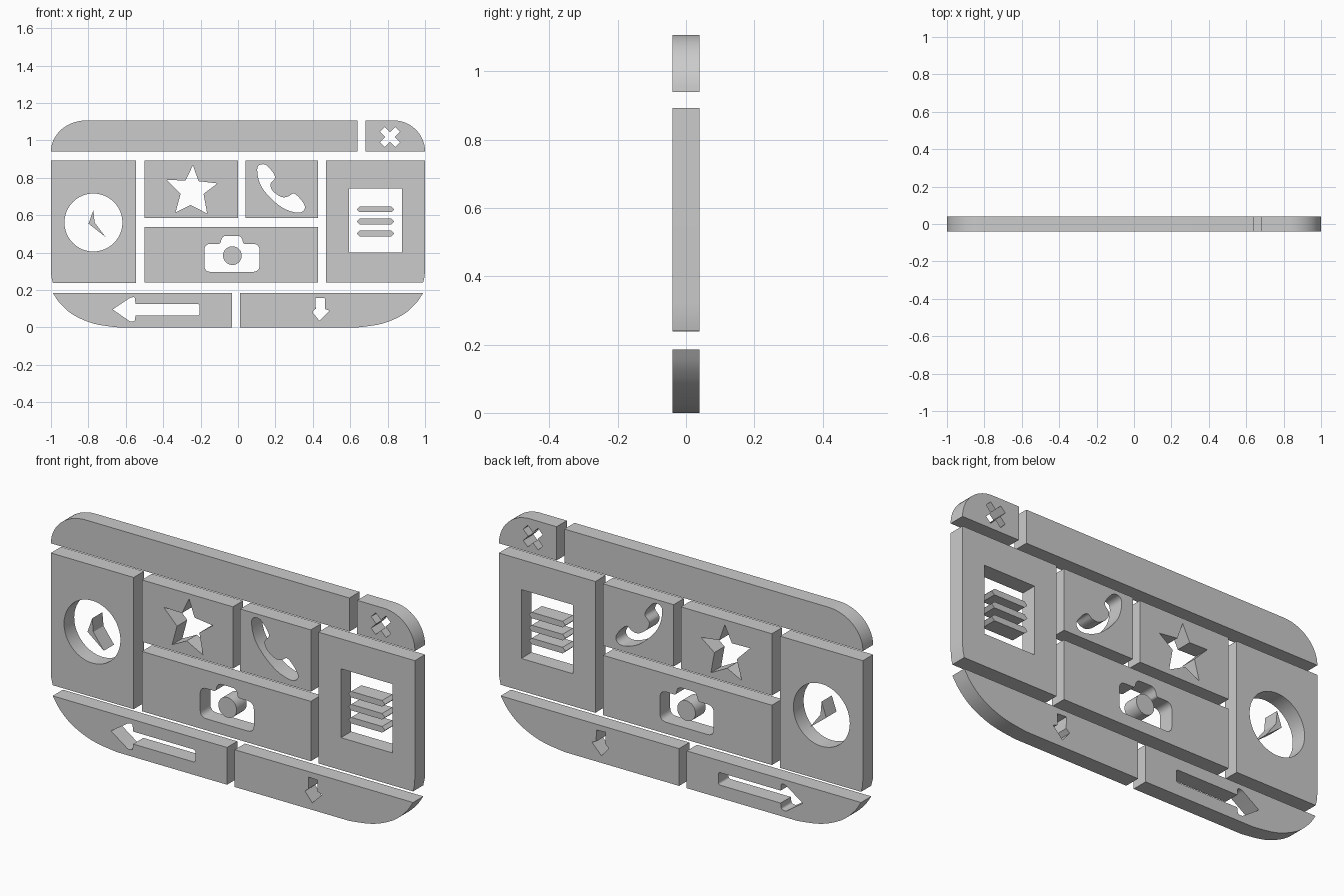
import bpy, bmesh
from math import sin, cos, pi, radians
from mathutils import Matrix, Vector

if "Cube" in bpy.data.objects:
    bpy.data.objects.remove(bpy.data.objects["Cube"])

HALF_DEPTH = 0.04


def plate(name, *loops):
    """Extruded flat plate: first loop is the outline, the rest are holes."""
    curve = bpy.data.curves.new(name + "_profile", 'CURVE')
    curve.dimensions = '2D'
    curve.fill_mode = 'BOTH'
    curve.extrude = HALF_DEPTH
    for loop in loops:
        s = curve.splines.new('POLY')
        s.points.add(len(loop) - 1)
        for p, (x, z) in zip(s.points, loop):
            p.co = (x, z, 0, 1)
        s.use_cyclic_u = True
    temp = bpy.data.objects.new(name + "_temp", curve)
    bpy.context.collection.objects.link(temp)
    dg = bpy.context.evaluated_depsgraph_get()
    mesh = bpy.data.meshes.new_from_object(temp.evaluated_get(dg))
    bpy.data.objects.remove(temp)
    bpy.data.curves.remove(curve)
    # stand the plate upright, weld the caps to the walls
    bm = bmesh.new()
    bm.from_mesh(mesh)
    bm.transform(Matrix.Rotation(pi / 2, 4, 'X'))
    bmesh.ops.remove_doubles(bm, verts=bm.verts, dist=0.0003)
    bmesh.ops.recalc_face_normals(bm, faces=bm.faces)
    for f in bm.faces:
        f.smooth = True
    bm.to_mesh(mesh)
    bm.free()
    mesh.set_sharp_from_angle(angle=radians(30))
    mesh.name = name
    mesh.materials.clear()
    ob = bpy.data.objects.new(name, mesh)
    bpy.context.collection.objects.link(ob)
    return ob


def rect(x0, x1, z0, z1):
    return [(x0, z0), (x1, z0), (x1, z1), (x0, z1)]


def arc(cx, cz, rx, rz, a0, a1, n=14):
    return [(cx + rx * cos(radians(a0 + (a1 - a0) * i / n)),
             cz + rz * sin(radians(a0 + (a1 - a0) * i / n))) for i in range(n + 1)]


def circle(cx, cz, r, n=48):
    return arc(cx, cz, r, r, 0, 360, n)[:-1]


def smooth_path(pts, closed=False, steps=5):
    """Catmull-Rom curve through the points."""
    n, out = len(pts), []
    get = (lambda i: pts[i % n]) if closed else (lambda i: pts[max(0, min(n - 1, i))])
    for i in range(n if closed else n - 1):
        a, b, c, d = (Vector(get(i + k)) for k in (-1, 0, 1, 2))
        for k in range(steps):
            t = k / steps
            out.append(tuple(0.5 * (2 * b + (c - a) * t + (2 * a - 5 * b + 4 * c - d) * t * t
                                    + (3 * b - a - 3 * c + d) * t ** 3)))
    return out if closed else out + [pts[-1]]


def rounded(pts, radii, n=5):
    """Polygon with each corner replaced by a small quadratic fillet."""
    out = []
    for i, (p, r) in enumerate(zip(pts, radii)):
        p, a, b = Vector(p), Vector(pts[i - 1]), Vector(pts[(i + 1) % len(pts)])
        if r == 0:
            out.append(tuple(p))
            continue
        s, e = p + (a - p).normalized() * r, p + (b - p).normalized() * r
        for k in range(n + 1):
            t = k / n
            out.append(tuple((1 - t) ** 2 * s + 2 * t * (1 - t) * p + t * t * e))
    return out


def mirror(pts):
    return [(-x, z) for x, z in pts]


# Top row: long bar and close button
plate("top_bar", [(0.64, 0.94), (0.64, 1.107)] + arc(-0.81, 0.94, 0.19, 0.167, 90, 180))
L, w = 0.058, 0.018
cross = [(L, -w), (L, w), (w, w), (w, L), (-w, L), (-w, w),
         (-L, w), (-L, -w), (-w, -w), (-w, -L), (w, -L), (w, -w)]
k = 0.5 ** 0.5
cross = [(0.813 + k * (x - z), 1.018 + k * (x + z)) for x, z in cross]
plate("close_button", [(0.683, 1.107), (0.683, 0.94)] + arc(0.83, 0.94, 0.17, 0.167, 0, 90), cross)

# Clock panel on the left
plate("clock_panel",
      [(-0.545, 0.238), (-0.545, 0.892), (-1, 0.892), (-1, 0.31), (-0.998, 0.27), (-0.99, 0.238)],
      circle(-0.773, 0.561, 0.155))
plate("clock_hands", [(-0.773, 0.628), (-0.799, 0.555), (-0.709, 0.484), (-0.767, 0.562)])

# Star panel
star = [(-0.241, 0.867), (-0.211, 0.782), (-0.110, 0.770), (-0.184, 0.714), (-0.165, 0.609),
        (-0.254, 0.655), (-0.334, 0.615), (-0.307, 0.714), (-0.380, 0.788), (-0.280, 0.786)]
plate("star_panel", rect(-0.5, 0, 0.585, 0.892), star)

# Phone panel
phone = [(0.104, 0.855), (0.142, 0.872), (0.180, 0.838), (0.198, 0.800), (0.174, 0.768),
         (0.186, 0.730), (0.232, 0.698), (0.268, 0.700), (0.298, 0.716), (0.334, 0.686),
         (0.358, 0.645), (0.342, 0.618), (0.300, 0.616), (0.230, 0.645), (0.157, 0.710),
         (0.115, 0.776)]
plate("phone_panel", rect(0.04, 0.428, 0.585, 0.892), smooth_path(phone, True))

# Camera panel with lens
camera = [(-0.18, 0.297), (0.115, 0.297), (0.115, 0.447), (0.028, 0.447), (0.018, 0.49),
          (-0.083, 0.49), (-0.095, 0.447), (-0.18, 0.447)]
plate("camera_panel", rect(-0.5, 0.428, 0.24, 0.537),
      rounded(camera, [0.035, 0.035, 0.035, 0.01, 0.022, 0.022, 0.01, 0.035]))
plate("camera_lens", circle(-0.03, 0.384, 0.05, 32))

# Document panel on the right with text bars
plate("document_panel",
      [(0.47, 0.24), (0.99, 0.24), (0.998, 0.275), (1, 0.32), (1, 0.892), (0.47, 0.892)],
      rect(0.594, 0.877, 0.401, 0.743))
for i in range(3):
    z = 0.502 + 0.0645 * i
    plate(f"document_line_{i + 1}",
          [(0.634, z), (0.65, z - 0.015), (0.82, z - 0.015), (0.836, z),
           (0.82, z + 0.015), (0.65, z + 0.015)])

# Bottom row: two curved buttons with arrow cut-outs
curve = smooth_path([(-0.99, 0.185), (-0.95, 0.127), (-0.88, 0.067), (-0.77, 0.02), (-0.64, 0)])
back_arrow = [(-0.67, 0.096), (-0.575, 0.03), (-0.552, 0.034), (-0.548, 0.064), (-0.206, 0.064),
              (-0.206, 0.126), (-0.548, 0.126), (-0.552, 0.163), (-0.575, 0.160)]
plate("back_button", curve + [(-0.032, 0), (-0.032, 0.185)],
      rounded(back_arrow, [0, 0.01, 0.008, 0, 0.012, 0.012, 0, 0.008, 0.01]))
down_arrow = [(0.414, 0.158), (0.464, 0.156), (0.466, 0.098), (0.49, 0.09),
              (0.436, 0.035), (0.396, 0.083), (0.416, 0.1)]
plate("down_button", mirror(curve) + [(0.01, 0), (0.01, 0.185)], down_arrow)
